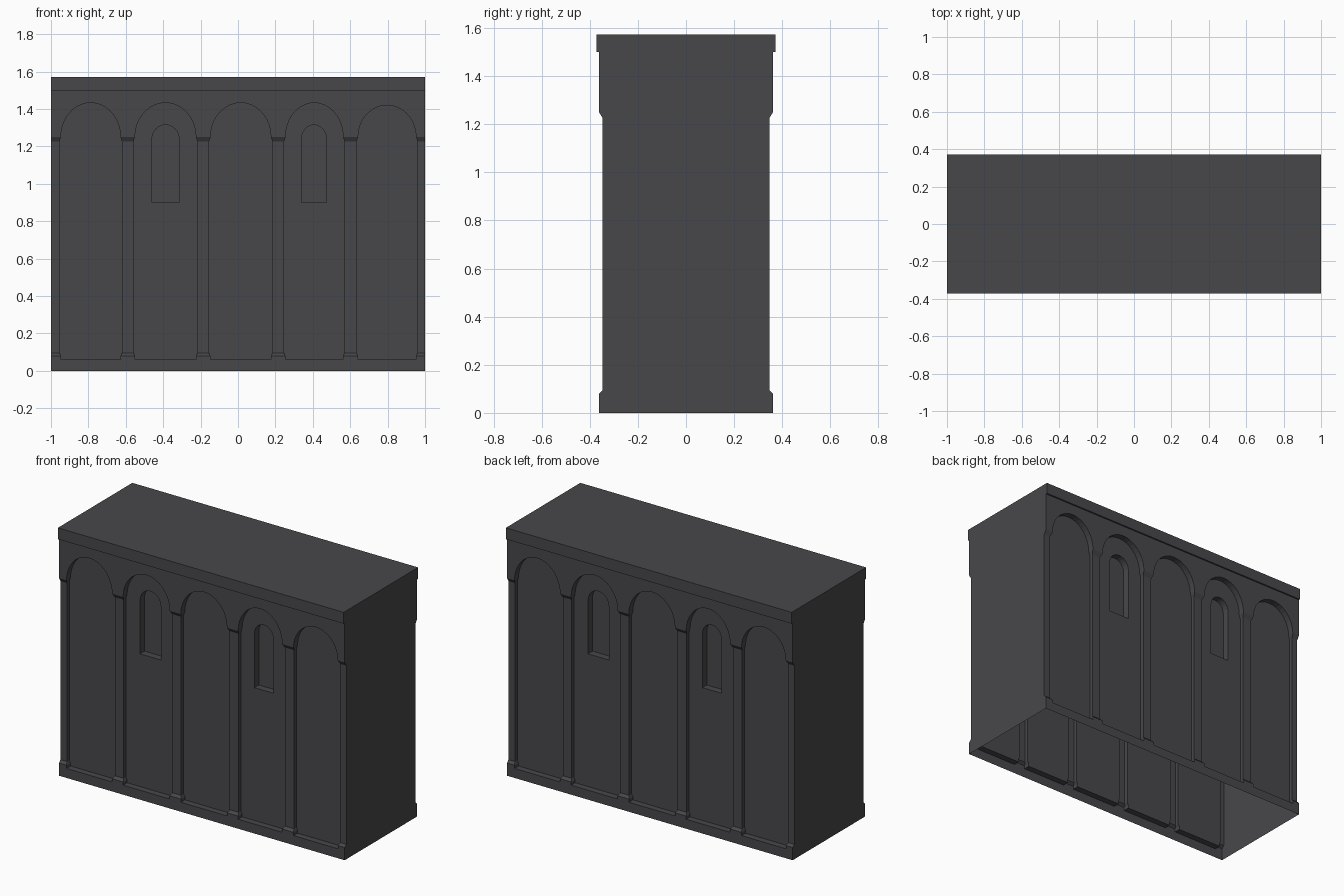
import bpy, bmesh, math
from mathutils import Matrix, Vector

if "Cube" in bpy.data.objects:
    bpy.data.objects.remove(bpy.data.objects["Cube"])

# depths (distance from the centre plane) and heights
Y_CORNICE, Y_WALL, Y_SHAFT, Y_PANEL, Y_WINDOW = 0.372, 0.362, 0.346, 0.322, 0.278
Z_LEDGE, Z_PED, Z_SHAFT0, Z_SHAFT1, Z_CAP, Z_WALL, Z_TOP = 0.06, 0.08, 0.095, 1.225, 1.25, 1.5, 1.572

# bays: left edge, right edge, arch apex
bays = [(-0.955, -0.62, 1.433), (-0.559, -0.217, 1.433), (-0.155, 0.184, 1.433),
        (0.246, 0.57, 1.433), (0.634, 0.96, 1.42)]
# windows by bay: left, right
windows = {1: (-0.46, -0.315), 3: (0.34, 0.473)}
FLARE = 0.008   # how far pedestals and capitals project sideways

bm = bmesh.new()


def loop_verts(pts):
    return [bm.verts.new(p) for p in pts]


def face(pts):
    return bm.faces.new(loop_verts(pts))


def arch(x0, x1, spring, apex, n):
    """Points of an elliptical arch, left to right."""
    c, r, h = (x0 + x1) / 2, (x1 - x0) / 2, apex - spring
    return [(c - r * math.cos(math.pi * i / n), spring + h * math.sin(math.pi * i / n))
            for i in range(n + 1)]


def reveal(front, depth):
    """Walls running from a front outline back to a given depth; returns the back outline edges."""
    back = loop_verts([(v.co.x, -depth, v.co.z) for v in front])
    edges = []
    for i in range(len(front)):
        j = (i + 1) % len(front)
        bm.faces.new((front[i], front[j], back[j], back[i]))
        edges.append(bm.edges.get((back[i], back[j])))
    return back, edges


plinth = [(-1, -Y_WALL, Z_PED), (-1, -Y_WALL, 0), (1, -Y_WALL, 0), (1, -Y_WALL, Z_PED)]
upper = [(1, -Y_WALL, Z_WALL), (-1, -Y_WALL, Z_WALL), (-1, -Y_WALL, Z_CAP)]
notches = []

# recessed bays
for i, (x0, x1, apex) in enumerate(bays):
    crown = [(x, -Y_WALL, z) for x, z in arch(x0 + FLARE, x1 - FLARE, Z_CAP, apex, 18)]
    left = [(x0 + FLARE, -Y_WALL, Z_LEDGE), (x0 + FLARE, -Y_WALL, Z_PED),
            (x0, -Y_SHAFT, Z_SHAFT0), (x0, -Y_SHAFT, Z_SHAFT1)]
    right = [(x1, -Y_SHAFT, Z_SHAFT1), (x1, -Y_SHAFT, Z_SHAFT0),
             (x1 - FLARE, -Y_WALL, Z_PED), (x1 - FLARE, -Y_WALL, Z_LEDGE)]
    upper += crown
    notches += [left[1], left[0], right[3], right[2]]
    back, edges = reveal(loop_verts(left + crown + right), Y_PANEL)
    if i in windows:
        w0, w1 = windows[i]
        outline = [(w0, -Y_PANEL, 0.9)] + \
                  [(x, -Y_PANEL, z) for x, z in arch(w0, w1, 1.24, 1.315, 12)] + \
                  [(w1, -Y_PANEL, 0.9)]
        front = loop_verts(outline)
        pane, _ = reveal(front, Y_WINDOW)
        bm.faces.new(pane)
        edges += [bm.edges.get((front[k], front[(k + 1) % len(front)])) for k in range(len(front))]
        bmesh.ops.triangle_fill(bm, edges=edges, use_beauty=True, normal=Vector((0, -1, 0)))
    else:
        bm.faces.new(back)

# plinth with pedestals, arcade wall above the capitals
face(plinth + notches[::-1])
face(upper + [(1, -Y_WALL, Z_CAP)])

# piers: pedestal chamfer, shaft, capital chamfer
lefts = [-1] + [b[1] for b in bays]
rights = [b[0] for b in bays] + [1]
for l, r in zip(lefts, rights):
    fl = l if l == -1 else l - FLARE
    fr = r if r == 1 else r + FLARE
    rings = [(fl, fr, Y_WALL, Z_PED), (l, r, Y_SHAFT, Z_SHAFT0),
             (l, r, Y_SHAFT, Z_SHAFT1), (fl, fr, Y_WALL, Z_CAP)]
    for a, b in zip(rings, rings[1:]):
        face([(a[0], -a[2], a[3]), (a[1], -a[2], a[3]), (b[1], -b[2], b[3]), (b[0], -b[2], b[3])])

# cornice soffit and face
edge = [(Y_WALL, Z_WALL), (Y_CORNICE, Z_WALL), (Y_CORNICE, Z_TOP)]
for (ya, za), (yb, zb) in zip(edge, edge[1:]):
    face([(-1, -ya, za), (1, -ya, za), (1, -yb, zb), (-1, -yb, zb)])

# rear facade is the front one turned half a circle
copy = bmesh.ops.duplicate(bm, geom=bm.verts[:] + bm.edges[:] + bm.faces[:])["geom"]
bmesh.ops.rotate(bm, verts=[g for g in copy if isinstance(g, bmesh.types.BMVert)],
                 cent=(0, 0, 0), matrix=Matrix.Rotation(math.pi, 3, 'Z'))

# flat end walls and roof; the underside stays open
profile = [(Y_WALL, 0), (Y_WALL, Z_PED), (Y_SHAFT, Z_SHAFT0), (Y_SHAFT, Z_SHAFT1),
           (Y_WALL, Z_CAP), (Y_WALL, Z_WALL), (Y_CORNICE, Z_WALL), (Y_CORNICE, Z_TOP)]
for x in (-1, 1):
    face([(x, y, z) for y, z in profile] + [(x, -y, z) for y, z in reversed(profile)])
face([(-1, -Y_CORNICE, Z_TOP), (1, -Y_CORNICE, Z_TOP), (1, Y_CORNICE, Z_TOP), (-1, Y_CORNICE, Z_TOP)])

bmesh.ops.remove_doubles(bm, verts=bm.verts[:], dist=0.0005)
bmesh.ops.recalc_face_normals(bm, faces=bm.faces[:])

mesh = bpy.data.meshes.new("arcaded_wall_block")
bm.to_mesh(mesh)
bm.free()
stone = bpy.data.materials.new("dark_grey_stone")
stone.diffuse_color = (0.064, 0.063, 0.068, 1)
stone.use_nodes = True
stone.node_tree.nodes["Principled BSDF"].inputs["Base Color"].default_value = stone.diffuse_color
mesh.materials.append(stone)
bpy.context.collection.objects.link(bpy.data.objects.new("arcaded_wall_block", mesh))
